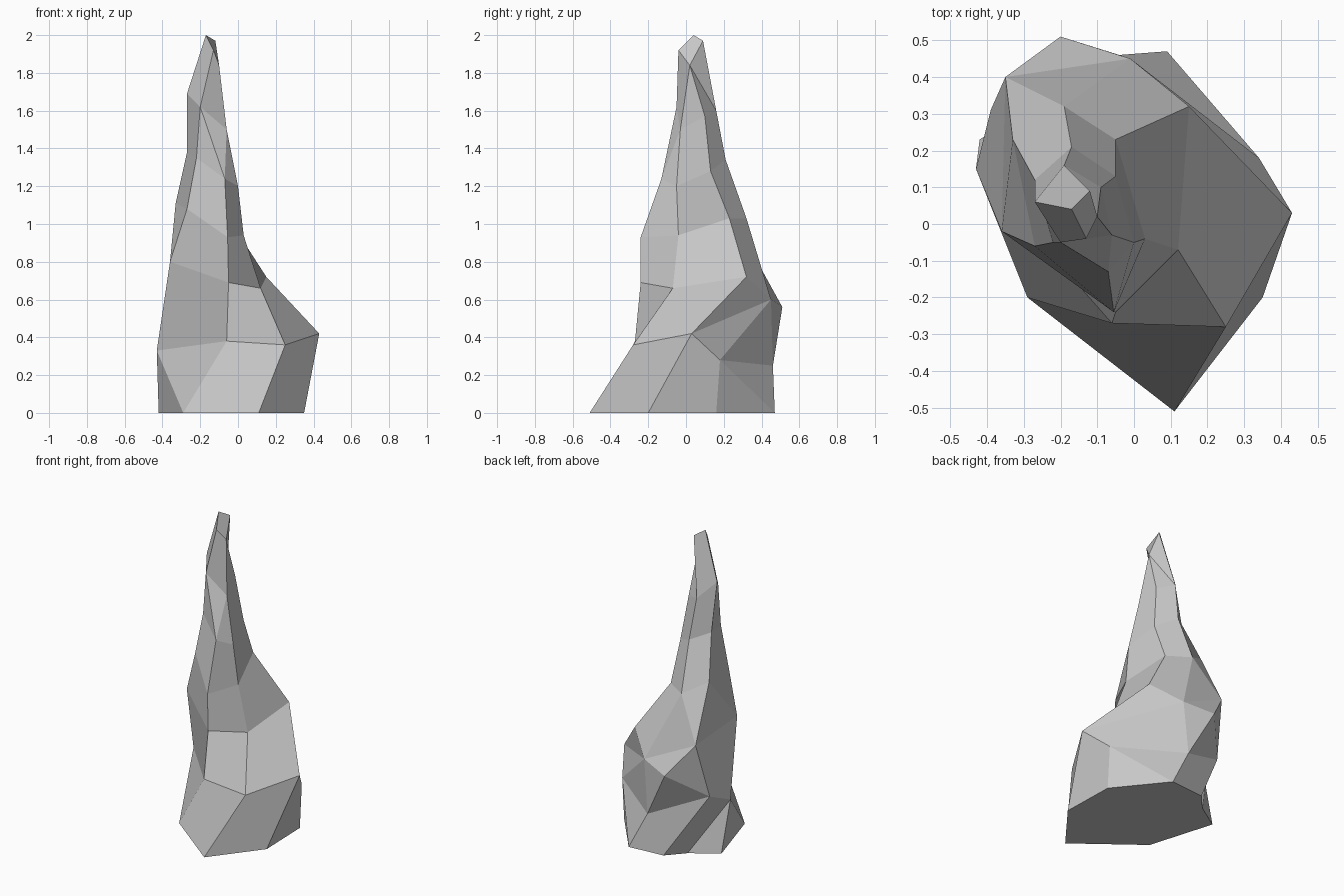
import bpy, bmesh
from mathutils import Vector

cube = bpy.data.objects.get("Cube")
if cube:
    bpy.data.objects.remove(cube, do_unlink=True)


def make_material(name, color):
    mat = bpy.data.materials.new(name)
    mat.use_nodes = True
    mat.diffuse_color = color
    bsdf = next(n for n in mat.node_tree.nodes if n.type == 'BSDF_PRINCIPLED')
    bsdf.inputs["Base Color"].default_value = color
    bsdf.inputs["Roughness"].default_value = 0.9
    return mat


# Ridge lines of the rock, each running from the ground to the tip
right = [(-.42, .23, 0), (-.43, .15, .33), (-.36, -.02, .8), (-.27, -.06, 1.08),
         (-.22, -.05, 1.35), (-.2, -.05, 1.62), (-.13, -.04, 1.92)]
front = [(-.29, -.2, 0), (-.06, -.27, .38), (-.05, -.24, .69), (-.055, -.24, .93),
         (-.07, -.13, 1.24)] + right[-2:]
front_left = [(.11, -.51, 0), (.25, -.28, .36), (.12, -.07, .66), (.03, -.04, .94),
              (0, -.05, 1.2), (-.06, -.03, 1.5), (-.1, .02, 1.84)]
left = [(.35, -.2, 0), (.43, .03, .42), (.15, .32, .72), (-.05, .23, 1.03),
        (-.05, .13, 1.28), (-.09, .1, 1.57)] + front_left[-1:]
back_left = [(.34, .16, 0), (.34, .18, .28), (-.01, .45, .6), (-.19, .32, 1.03),
             (-.17, .21, 1.34), (-.19, .16, 1.6), (-.12, .09, 1.97)]
back_right = [(-.15, .45, 0), (-.39, .31, .4), (-.35, .4, .76), (-.33, .23, 1.11),
              (-.27, .12, 1.38), (-.27, .06, 1.69), (-.17, .04, 2)]
notch = [(-.25, .34, 0)] + right[1:]

# The back ridge bends over the shoulder, so it has one more step than the rest
back = [(.09, .47, 0), (-.04, .46, .25), (-.2, .51, .56), back_right[2]] + back_left[3:]
for ridge in (right, front, front_left, left, back_left, back_right, notch):
    ridge.insert(2, ridge[2])

ridges = {"right": right, "front": front, "front_left": front_left, "left": left,
          "back_left": back_left, "back": back, "back_right": back_right, "notch": notch}

# Creases across facets, by the ridge they start at and the step they lie in
rising = {("front", 5), ("left", 1)}
falling = {("right", 0), ("left", 6), ("back_left", 0), ("back_left", 1),
           ("back", 1), ("back_right", 3)}


def skin_ridges(name, ridges, material):
    """Join neighbouring ridges with flat facets and close both ends."""
    bm = bmesh.new()
    shared = {}

    def vert(co):
        if co not in shared:
            shared[co] = bm.verts.new(Vector(co))
        return shared[co]

    def facet(*points):
        verts = list(dict.fromkeys(vert(p) for p in points))
        if len(verts) > 2:
            bm.faces.new(verts)

    lines = list(ridges.values())
    for key, a, b in zip(ridges, lines, lines[1:] + lines[:1]):
        for step in range(len(a) - 1):
            a0, a1, b0, b1 = a[step], a[step + 1], b[step], b[step + 1]
            if (key, step) in rising:
                facet(a0, b0, b1)
                facet(a0, b1, a1)
            elif (key, step) in falling:
                facet(a0, b0, a1)
                facet(b0, b1, a1)
            else:
                facet(a0, b0, b1, a1)
    facet(*[line[0] for line in reversed(lines)])
    facet(*[line[-1] for line in lines])

    bmesh.ops.recalc_face_normals(bm, faces=bm.faces[:])
    mesh = bpy.data.meshes.new(name)
    bm.to_mesh(mesh)
    bm.free()
    mesh.materials.append(material)
    obj = bpy.data.objects.new(name, mesh)
    bpy.context.collection.objects.link(obj)
    return obj


# Faceted stone spire
stone = make_material("stone grey", (0.57, 0.57, 0.57, 1))
skin_ridges("rock_spire", ridges, stone)
